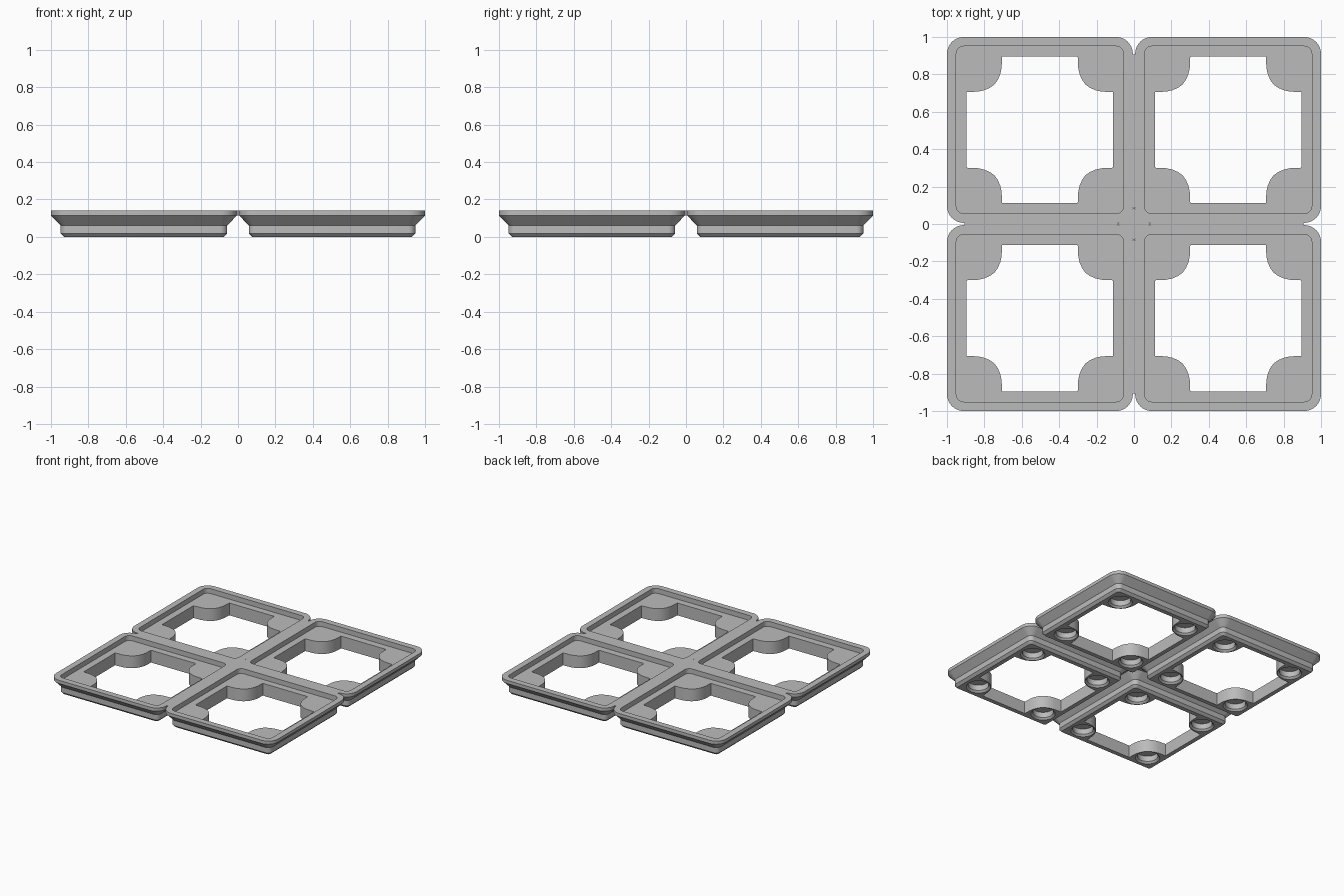
import bpy, bmesh
from math import sin, cos, pi

if "Cube" in bpy.data.objects:
    bpy.data.objects.remove(bpy.data.objects["Cube"])

grey = bpy.data.materials.new("light grey plastic")
grey.use_nodes = True
colour = (0.5, 0.5, 0.5, 1)
grey.diffuse_color = colour
grey.node_tree.nodes["Principled BSDF"].inputs["Base Color"].default_value = colour

TOP, FLOOR, FLARE = 0.14, 0.10, 0.114
CENTRE = 0.503
GAP = 0.0065


def rounded_square(half, radius, steps=8):
    pts = []
    for corner in range(4):
        mid = pi / 4 + corner * pi / 2
        cx = (half - radius) * (1 if cos(mid) > 0 else -1)
        cy = (half - radius) * (1 if sin(mid) > 0 else -1)
        for i in range(steps + 1):
            a = corner * pi / 2 + i * pi / 2 / steps
            pts.append((cx + radius * cos(a), cy + radius * sin(a)))
    return pts


def circle(cx, cy, r, n=32):
    return [(cx + r * cos(2 * pi * i / n), cy + r * sin(2 * pi * i / n)) for i in range(n)]


def window_outline():
    # Square opening with a rounded tab filling each corner
    tab = [(0.392, 0.202), (0.33, 0.205), (0.298, 0.212), (0.268, 0.225), (0.243, 0.243)]
    tab += [(y, x) for x, y in reversed(tab[:-1])]
    pts = []
    for _ in range(4):
        pts += tab
        tab = [(-y, x) for x, y in tab]
    return pts


def add_loop(bm, pts, z):
    return [bm.verts.new((x, y, z)) for x, y in pts]


def skin(bm, loops):
    for a, b in zip(loops, loops[1:]):
        for i in range(len(a)):
            j = (i + 1) % len(a)
            bm.faces.new((a[i], a[j], b[j], b[i]))


def cap(bm, loops):
    edges = []
    for lp in loops:
        for i in range(len(lp)):
            pair = (lp[i], lp[(i + 1) % len(lp)])
            edges.append(bm.edges.get(pair) or bm.edges.new(pair))
    bmesh.ops.triangle_fill(bm, edges=edges, use_beauty=True)


def finish(bm, name):
    bmesh.ops.recalc_face_normals(bm, faces=bm.faces[:])
    mesh = bpy.data.meshes.new(name)
    bm.to_mesh(mesh)
    bm.free()
    mesh.materials.append(grey)
    obj = bpy.data.objects.new(name, mesh)
    bpy.context.collection.objects.link(obj)
    return obj


# One tray cell: stepped foot, flared lip and shallow top recess
bm = bmesh.new()
profile = [(0.4265, 0.019, 0), (0.4455, 0.038, 0.019), (0.4455, 0.038, 0.062),
           (0.497, 0.09, FLARE), (0.497, 0.09, TOP), (0.4475, 0.04, TOP),
           (0.4475, 0.04, FLOOR)]
shell = [add_loop(bm, rounded_square(h, r), z) for h, r, z in profile]
skin(bm, shell)

# Through window
window = [add_loop(bm, window_outline(), z) for z in (0, FLOOR)]
skin(bm, window)

# Blind chamfered sockets under the tabs
sockets = []
for sx in (-1, 1):
    for sy in (-1, 1):
        c = (sx * 0.311, sy * 0.311)
        rings = [add_loop(bm, circle(*c, r), z) for r, z in ((0.09, 0), (0.076, 0.014), (0.076, 0.058))]
        skin(bm, rings)
        bm.faces.new(rings[-1])
        sockets.append(rings[0])

cap(bm, [shell[0], window[0]] + sockets)
cap(bm, [shell[-1], window[1]])
cell = finish(bm, "tray_cell")

# Repeat the cell in a two by two grid
cells = [cell]
for name in ("tray_cell_front_left", "tray_cell_back_right", "tray_cell_back_left"):
    copy = bpy.data.objects.new(name, cell.data)
    bpy.context.collection.objects.link(copy)
    cells.append(copy)
cell.name = "tray_cell_front_right"
for i, obj in enumerate(cells):
    obj.location = (CENTRE * (1 if i % 2 else -1), CENTRE * (1 if i > 1 else -1), 0)

# Thin web joining the cells, widened at the centre
bm = bmesh.new()
arm = [(0.905, GAP), (0.08, GAP), (GAP, 0.08), (GAP, 0.905)]
outline = []
for _ in range(4):
    outline += arm
    arm = [(-y, x) for x, y in arm]
web = [add_loop(bm, outline, z) for z in (FLARE, TOP)]
skin(bm, web)
for lp in web:
    cap(bm, [lp])
web_obj = finish(bm, "joining_web")

# Smooth rounded corners, crisp edges
bpy.ops.object.select_all(action="DESELECT")
cells[0].select_set(True)
bpy.context.view_layer.objects.active = cells[0]
bpy.ops.object.shade_smooth_by_angle(angle=pi / 6)
